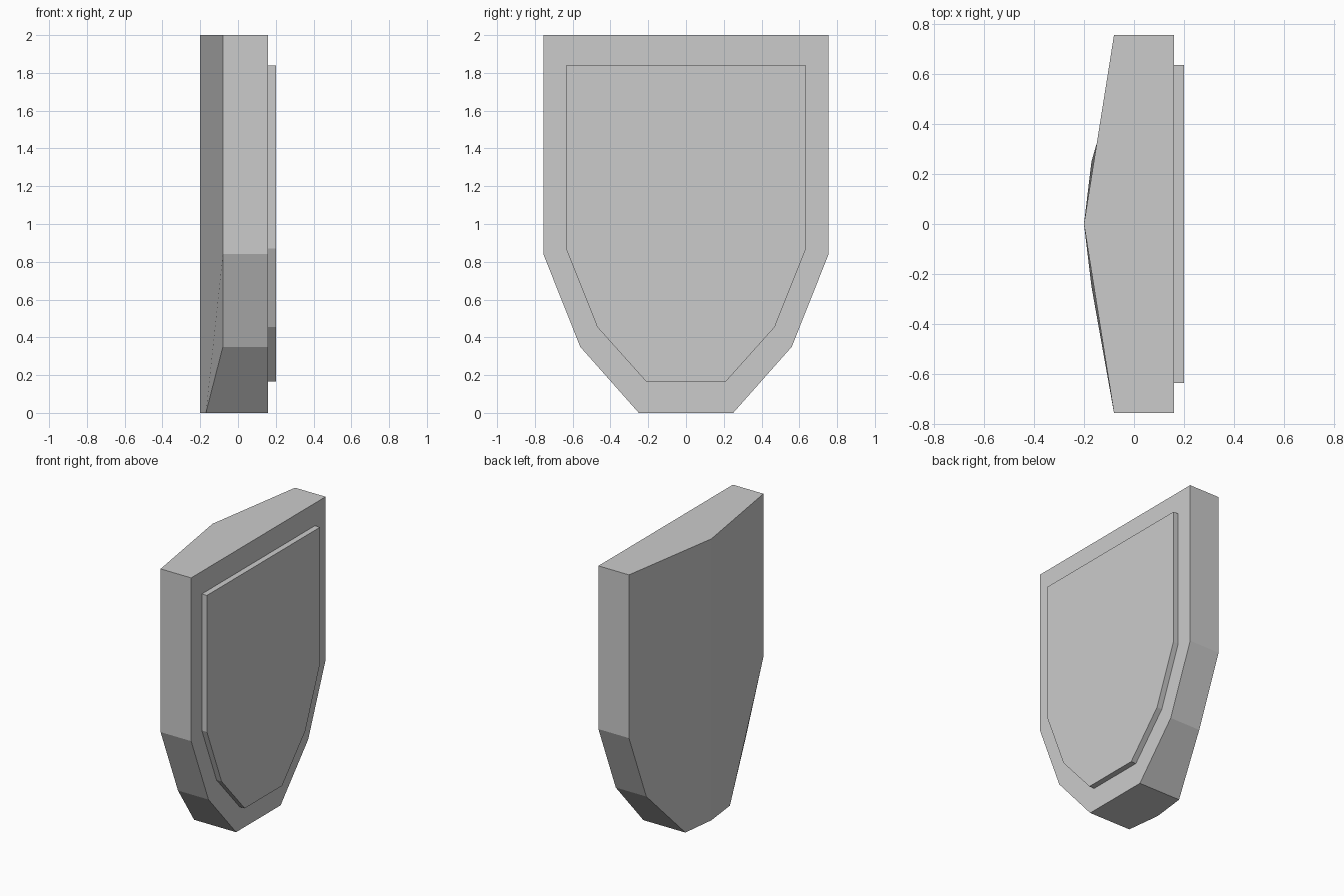
import bpy, bmesh

if "Cube" in bpy.data.objects:
    bpy.data.objects.remove(bpy.data.objects["Cube"])


def slab(name, half, front_x, back_depth, ridge_x=None):
    """Mirrored (y, z) outline extruded along x, with an optional ridge down the back."""
    bm = bmesh.new()
    loop = half + [(-y, z) for y, z in reversed(half)]
    depths = back_depth + back_depth[::-1]
    front = [bm.verts.new((front_x, y, z)) for y, z in loop]
    back = [bm.verts.new((x, y, z)) for x, (y, z) in zip(depths, loop)]
    n, h = len(loop), len(half)
    bm.faces.new(front)
    if ridge_x is None:
        bm.faces.new(back)
        for i in range(n):
            j = (i + 1) % n
            bm.faces.new((front[i], front[j], back[j], back[i]))
    else:
        top = bm.verts.new((ridge_x, 0, half[0][1]))
        low = bm.verts.new((ridge_x, 0, half[-1][1]))
        bm.faces.new([top] + back[:h] + [low])
        bm.faces.new([low] + back[h:] + [top])
        for i in range(n):
            j = (i + 1) % n
            mid = {h - 1: [low], n - 1: [top]}.get(i, [])
            bm.faces.new([front[i], front[j], back[j]] + mid + [back[i]])
    bmesh.ops.recalc_face_normals(bm, faces=bm.faces)
    mesh = bpy.data.meshes.new(name)
    bm.to_mesh(mesh)
    bm.free()
    obj = bpy.data.objects.new(name, mesh)
    bpy.context.collection.objects.link(obj)
    return obj


# Thick shield body with a shallow ridged back
slab("shield_body",
     [(0.755, 2.0), (0.755, 0.84), (0.56, 0.35), (0.25, 0.0)],
     0.16, [-0.08, -0.08, -0.08, -0.17], ridge_x=-0.2)

# Raised flat panel on the face
slab("raised_panel",
     [(0.635, 1.84), (0.635, 0.87), (0.47, 0.455), (0.21, 0.165)],
     0.2, [0.155] * 4)
